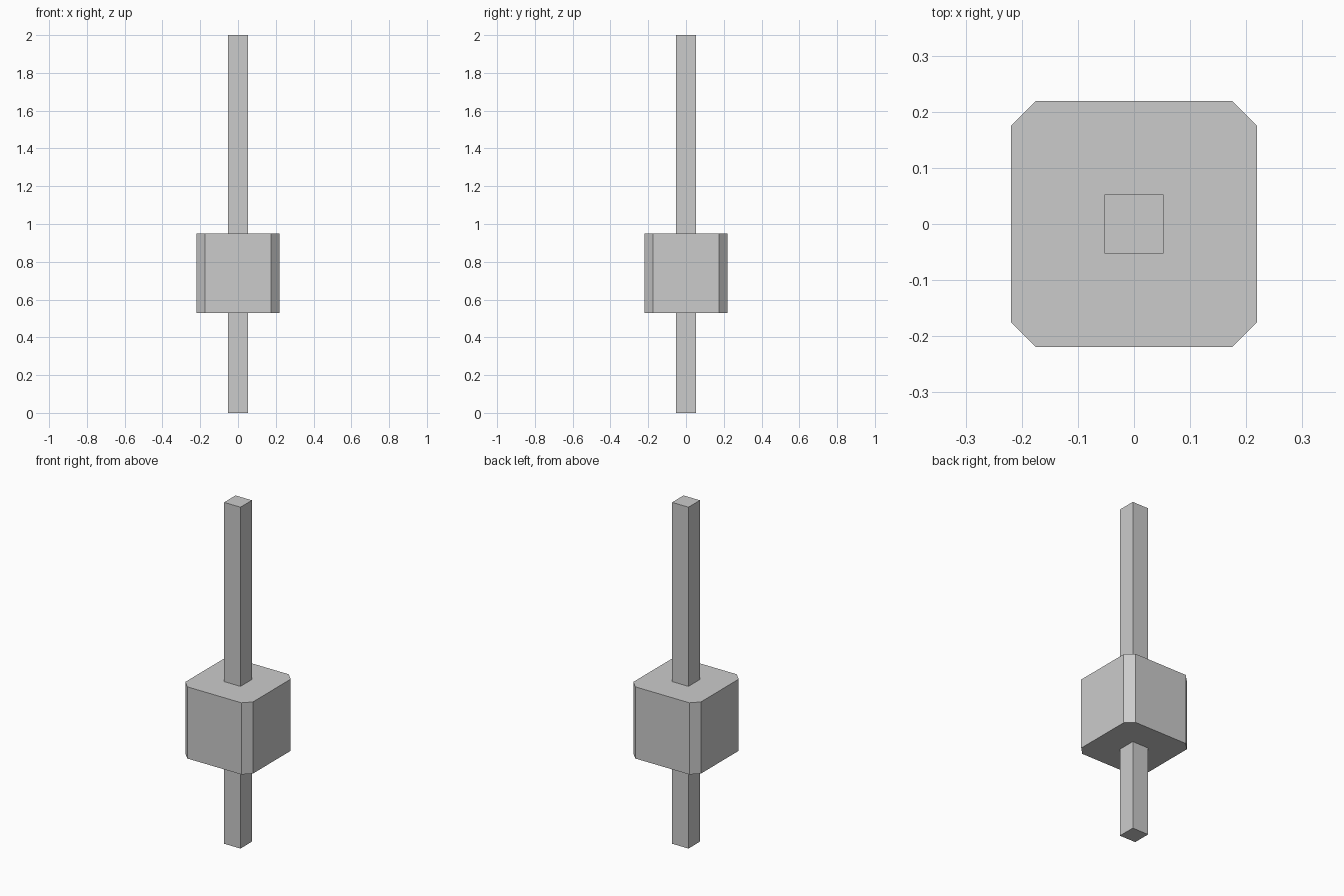
import bpy
import bmesh

default = bpy.data.objects.get("Cube")
if default:
    bpy.data.objects.remove(default, do_unlink=True)

grey = bpy.data.materials.new("light grey")
grey.use_nodes = True
grey.diffuse_color = (0.6, 0.6, 0.6, 1)
grey.node_tree.nodes["Principled BSDF"].inputs["Base Color"].default_value = (0.6, 0.6, 0.6, 1)


def add_prism(name, half, bottom, top, chamfer=0):
    """Square upright prism whose vertical edges may be chamfered."""
    bm = bmesh.new()
    bmesh.ops.create_cube(bm, size=1)
    for v in bm.verts:
        v.co.x *= 2 * half
        v.co.y *= 2 * half
        v.co.z = top if v.co.z > 0 else bottom
    if chamfer:
        upright = [e for e in bm.edges
                   if abs(e.verts[0].co.z - e.verts[1].co.z) > 0.01]
        bmesh.ops.bevel(bm, geom=upright, offset=chamfer, offset_type='OFFSET',
                        segments=1, profile=0.5, affect='EDGES')
    bmesh.ops.recalc_face_normals(bm, faces=bm.faces)
    mesh = bpy.data.meshes.new(name)
    bm.to_mesh(mesh)
    bm.free()
    mesh.materials.append(grey)
    obj = bpy.data.objects.new(name, mesh)
    bpy.context.collection.objects.link(obj)
    return obj


# Long square handle running through the head
add_prism("shaft", 0.053, 0, 2)

# Chunky head with chamfered corners
add_prism("block", 0.219, 0.53, 0.95, chamfer=0.044)
